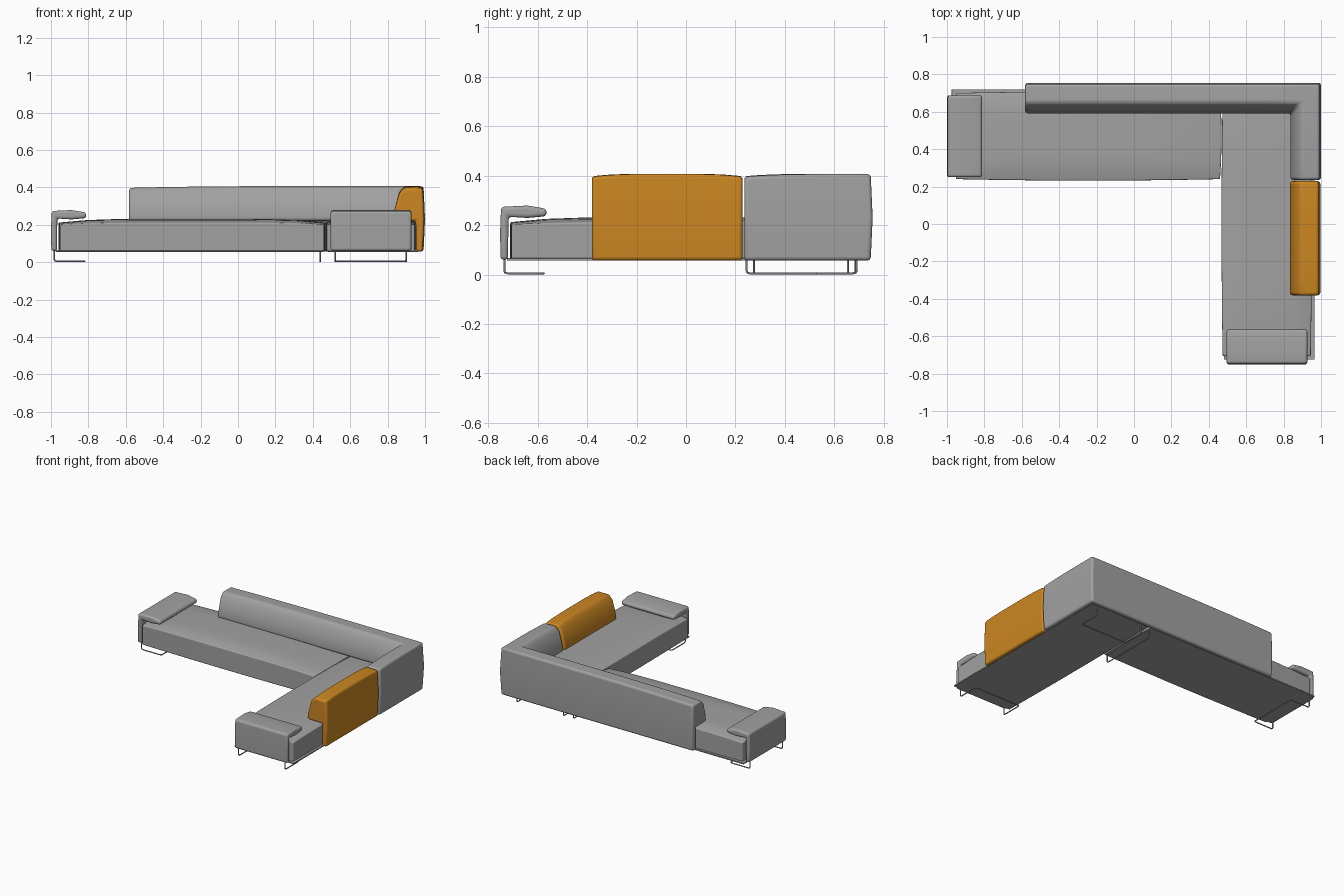
import bpy, bmesh
from mathutils import Vector

if "Cube" in bpy.data.objects:
    bpy.data.objects.remove(bpy.data.objects["Cube"])


def material(name, rgb):
    m = bpy.data.materials.new(name)
    m.diffuse_color = (*rgb, 1)
    m.use_nodes = True
    m.node_tree.nodes["Principled BSDF"].inputs["Base Color"].default_value = m.diffuse_color
    return m


GREY = material("grey fabric", (0.36, 0.36, 0.36))
ORANGE = material("orange fabric", (0.60, 0.24, 0.016))


def finish(name, bm, mat, bevel):
    bmesh.ops.recalc_face_normals(bm, faces=bm.faces)
    me = bpy.data.meshes.new(name)
    bm.to_mesh(me)
    bm.free()
    me.materials.append(mat)
    ob = bpy.data.objects.new(name, me)
    bpy.context.collection.objects.link(ob)
    mod = ob.modifiers.new("soft edges", 'BEVEL')
    mod.width = bevel
    mod.segments = 4
    mod.limit_method = 'ANGLE'
    mod.angle_limit = 0.5
    bpy.ops.object.select_all(action='DESELECT')
    ob.select_set(True)
    bpy.context.view_layer.objects.active = ob
    bpy.ops.object.shade_smooth_by_angle(angle=0.6)
    return ob


def cushion(name, x, y, z, crown, side, bevel=0.02):
    """Padded block with a domed top and slightly swollen sides."""
    bm = bmesh.new()
    bmesh.ops.create_cube(bm, size=2)
    if crown:
        bmesh.ops.subdivide_edges(bm, edges=bm.edges[:], cuts=9, use_grid_fill=True)
    for v in bm.verts:
        u, w, t = v.co
        px = (x[0] + x[1]) / 2 + u * ((x[1] - x[0]) / 2)
        py = (y[0] + y[1]) / 2 + w * ((y[1] - y[0]) / 2)
        pz = (z[0] + z[1]) / 2 + t * ((z[1] - z[0]) / 2)
        if abs(w) > 0.99:
            py += w * side * (1 - u * u)
        if abs(u) > 0.99:
            px += u * side * (1 - w * w)
        if t > 0.99:
            pz += crown * (1 - u ** 4 * 0.5 - w ** 4 * 0.5)
            pz -= crown * 0.5 * max(abs(u), abs(w)) ** 6
        v.co = (px, py, pz)
    return finish(name, bm, GREY, bevel)


def loft(name, profile, stations, mat, crown=0.0, bevel=0.014, steps=8):
    """Sweep a (depth, height) profile along stations (x, y, depth_x, depth_y)."""
    bm = bmesh.new()
    rings = []
    spans = list(zip(stations, stations[1:]))
    total = len(spans) * steps
    for s, (a, b) in enumerate(spans):
        for k in range(steps + (s == len(spans) - 1)):
            f = k / steps
            x, y, dx, dy = (p + (q - p) * f for p, q in zip(a, b))
            g = 2 * (s * steps + k) / total - 1
            lift = crown * (1 - g ** 4)
            rings.append([bm.verts.new((x + dx * d, y + dy * d,
                                        h + (lift if h > 0.36 else 0)))
                          for d, h in profile])
    n = len(profile)
    for r, q in zip(rings, rings[1:]):
        for i in range(n):
            j = (i + 1) % n
            bm.faces.new((r[i], r[j], q[j], q[i]))
    bm.faces.new(rings[0])
    bm.faces.new(rings[-1][::-1])
    return finish(name, bm, mat, bevel)


def wire(name, points, radius=0.004, fillet=0.014):
    """Bent metal rod with rounded corners."""
    pts = [Vector(p) for p in points]
    path = [pts[0]]
    for a, p, b in zip(pts, pts[1:], pts[2:]):
        s = p + (a - p).normalized() * fillet
        e = p + (b - p).normalized() * fillet
        for k in range(5):
            t = k / 4
            path.append(s * (1 - t) ** 2 + p * (2 * t * (1 - t)) + e * t * t)
    path.append(pts[-1])
    cu = bpy.data.curves.new(name, 'CURVE')
    cu.dimensions = '3D'
    cu.bevel_depth = radius
    cu.bevel_resolution = 2
    cu.use_fill_caps = True
    sp = cu.splines.new('POLY')
    sp.points.add(len(path) - 1)
    for q, p in zip(sp.points, path):
        q.co = (*p, 1)
    cu.materials.append(GREY)
    ob = bpy.data.objects.new(name, cu)
    bpy.context.collection.objects.link(ob)
    bpy.ops.object.select_all(action='DESELECT')
    ob.select_set(True)
    bpy.context.view_layer.objects.active = ob
    bpy.ops.object.convert(target='MESH')
    bpy.ops.object.shade_smooth_by_angle(angle=0.8)


# Seats
cushion("long_seat", (-0.952, 0.46), (0.24, 0.70), (0.06, 0.212), 0.02, 0.008)
cushion("side_seat", (0.474, 0.945), (-0.705, 0.70), (0.06, 0.212), 0.02, 0.006)

# Thin base plates under the seats and arms
cushion("long_base", (-0.975, 0.455), (0.26, 0.72), (0.056, 0.066), 0, 0, 0.002)
cushion("side_base", (0.48, 0.965), (-0.725, 0.72), (0.056, 0.066), 0, 0, 0.002)

# Backrests: thin outer panel with a sloping padded top
BACK = [(0.008, 0.057), (0.044, 0.057), (0.046, 0.222), (0.163, 0.222),
        (0.163, 0.265), (0.135, 0.365), (0.105, 0.398), (0.008, 0.396), (0.0, 0.23)]
loft("corner_backrest", BACK,
     [(-0.582, 0.755, 0, -1), (1.0, 0.755, -1, -1), (1.0, 0.236, -1, 0)],
     GREY, 0.010)
loft("orange_backrest", BACK,
     [(0.996, 0.229, -1, 0), (0.996, -0.381, -1, 0)], ORANGE, 0.010)

# Armrests: upright panel with an overhanging padded top
ARM = [(0.002, 0.06), (0.032, 0.06), (0.034, 0.234), (0.11, 0.229), (0.188, 0.236),
       (0.188, 0.266), (0.11, 0.279), (0.004, 0.274), (0.0, 0.17)]
loft("left_armrest", ARM, [(-1.0, 0.25, 1, 0), (-1.0, 0.688, 1, 0)], GREY)
loft("front_armrest", ARM, [(0.495, -0.752, 0, 1), (0.927, -0.752, 0, 1)], GREY)

# Cantilever wire legs, open loops on the floor
TOP, LOW = 0.062, 0.005


def sled(name, corners):
    a, b, c, d = corners
    wire(name, [(*a, TOP), (*a, LOW), (*b, LOW), (*c, LOW), (*d, LOW), (*d, TOP)])


sled("left_leg", [(-0.982, 0.275), (-0.82, 0.275), (-0.82, 0.655), (-0.982, 0.655)])
for label, y0, y1 in (("front_leg", -0.735, -0.575), ("back_leg", 0.69, 0.53)):
    sled(label, [(0.52, y0), (0.52, y1), (0.90, y1), (0.90, y0)])

# Flat hoop leg at the inner end of the long seat
wire("middle_leg", [(0.44, 0.245, TOP), (0.44, 0.245, LOW),
                    (0.44, 0.686, LOW), (0.44, 0.686, TOP)])
